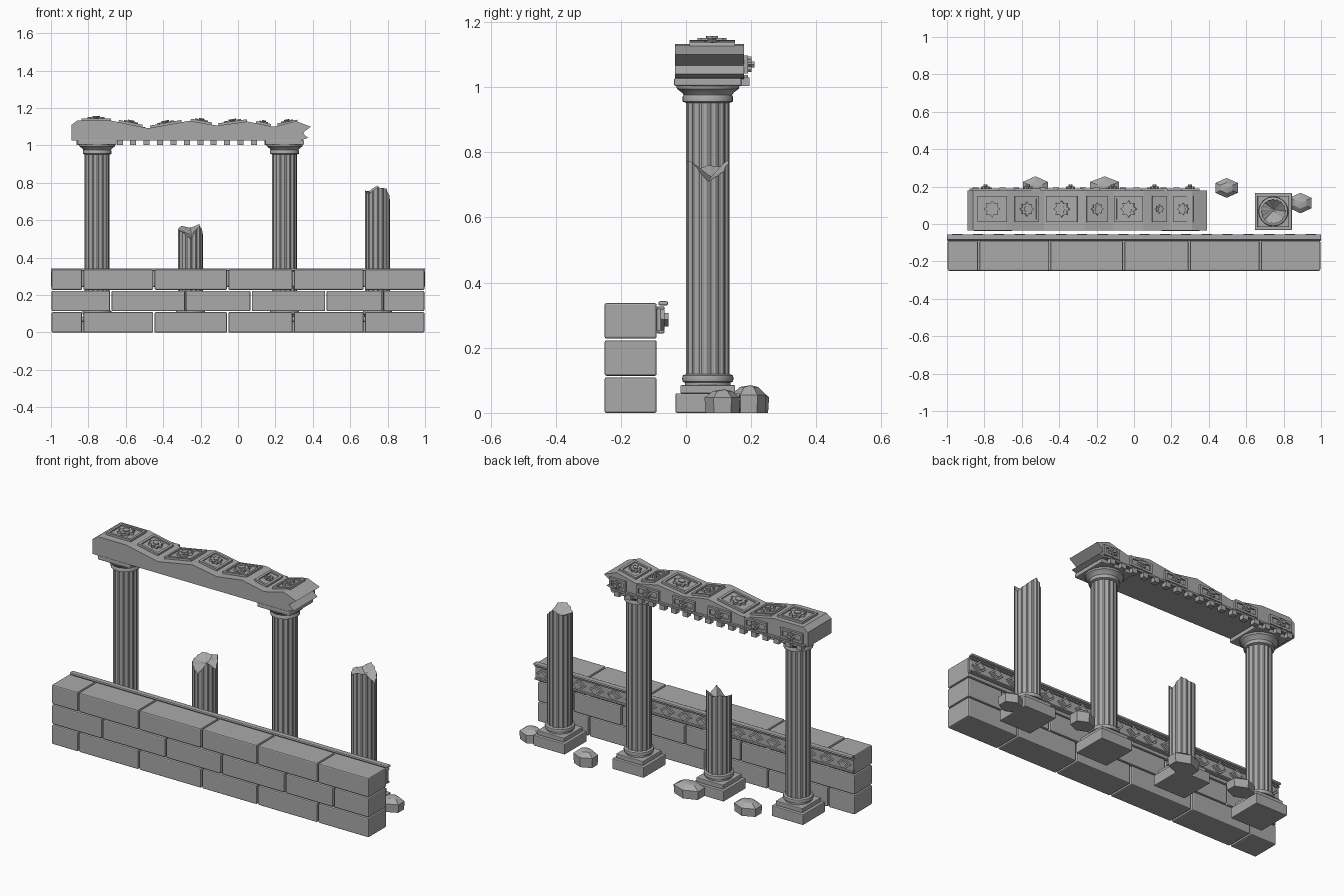
import bpy, bmesh, math
from mathutils import Matrix, Vector

cube = bpy.data.objects.get("Cube")
if cube:
    bpy.data.objects.remove(cube)

stone = bpy.data.materials.new("grey stone")
stone.use_nodes = True
stone.diffuse_color = (0.4, 0.4, 0.4, 1)
stone.node_tree.nodes["Principled BSDF"].inputs["Base Color"].default_value = (0.4, 0.4, 0.4, 1)

ROW_Y = 0.067      # centre line of the colonnade
RADIUS = 0.067


def finish(name, bm, bevel=0, matrix=None):
    if matrix:
        bm.transform(matrix)
    bmesh.ops.recalc_face_normals(bm, faces=bm.faces)
    mesh = bpy.data.meshes.new(name)
    bm.to_mesh(mesh)
    bm.free()
    mesh.materials.append(stone)
    ob = bpy.data.objects.new(name, mesh)
    bpy.context.collection.objects.link(ob)
    if bevel:
        mod = ob.modifiers.new("worn_edges", "BEVEL")
        mod.width = bevel
        mod.segments = 2
    return ob


def add_box(bm, x0, x1, y0, y1, z0, z1):
    size = Matrix.Diagonal((x1 - x0, y1 - y0, z1 - z0, 1))
    middle = Matrix.Translation(((x0 + x1) / 2, (y0 + y1) / 2, (z0 + z1) / 2))
    bmesh.ops.create_cube(bm, size=1, matrix=middle @ size)


def box(name, *limits, bevel=0):
    bm = bmesh.new()
    add_box(bm, *limits)
    return finish(name, bm, bevel)


def add_prism(bm, outline, depth):
    # extrude an xy outline along z
    low = [bm.verts.new((x, y, 0)) for x, y in outline]
    high = [bm.verts.new((x, y, depth)) for x, y in outline]
    bm.faces.new(low)
    bm.faces.new(high)
    for i in range(len(low)):
        j = (i + 1) % len(low)
        bm.faces.new((low[i], low[j], high[j], high[i]))


def star(radius, inner, points):
    return [((radius if i % 2 == 0 else inner) * math.cos(math.pi * i / points),
             (radius if i % 2 == 0 else inner) * math.sin(math.pi * i / points))
            for i in range(points * 2)]


def lathe(name, profile, x, sides=32):
    bm = bmesh.new()
    rings = [[bm.verts.new((r * math.cos(math.tau * i / sides), r * math.sin(math.tau * i / sides), z))
              for i in range(sides)] for r, z in profile]
    for a, b in zip(rings, rings[1:]):
        for i in range(sides):
            j = (i + 1) % sides
            bm.faces.new((a[i], a[j], b[j], b[i]))
    bm.faces.new(rings[0])
    bm.faces.new(rings[-1])
    ob = finish(name, bm, 0, Matrix.Translation((x, ROW_Y, 0)))
    for p in ob.data.polygons:
        p.use_smooth = len(p.vertices) == 4
    ob.data.set_sharp_from_angle(angle=math.radians(35))
    return ob


def shaft(name, x, heights, core):
    # fluted drum whose upper rim follows the given heights around the circle
    bm = bmesh.new()
    count, low, high = 64, [], []
    for i in range(count):
        a = math.tau * i / count
        r = RADIUS * (1, 1, 0.94, 0.94)[i % 4]
        t = i / count * len(heights)
        k = int(t)
        z = heights[k] + (heights[(k + 1) % len(heights)] - heights[k]) * (t - k)
        low.append(bm.verts.new((r * math.cos(a), r * math.sin(a), 0.11)))
        high.append(bm.verts.new((r * math.cos(a), r * math.sin(a), z)))
    hub = bm.verts.new((0.005, 0.01, core))
    bm.faces.new(low)
    for i in range(count):
        j = (i + 1) % count
        bm.faces.new((low[i], low[j], high[j], high[i]))
        bm.faces.new((high[i], high[j], hub))
    finish(name, bm, 0, Matrix.Translation((x, ROW_Y, 0)))


# Block wall in three staggered courses
even = [-1, -0.83, -0.45, -0.055, 0.295, 0.675, 1]
odd = [-1, -0.68, -0.28, 0.07, 0.47, 0.775, 1]
for row, joints in enumerate((even, odd, even)):
    z = row * 0.114
    for a, b in zip(joints, joints[1:]):
        box("wall_block", max(a + 0.004, -1), min(b - 0.004, 1), -0.25, -0.09, z, z + 0.109, bevel=0.006)

# Carved band along the back of the wall
box("band_panel", -1, 1, -0.09, -0.076, 0.25, 0.322, bevel=0.004)
box("band_lower_rail", -1, 1, -0.09, -0.066, 0.244, 0.254, bevel=0.004)
box("band_upper_rail", -1, 1, -0.09, -0.066, 0.317, 0.327, bevel=0.004)
box("band_top_bead", -1, 1, -0.085, -0.055, 0.33, 0.343, bevel=0.005)
bm = bmesh.new()
for i in range(18):
    for scale, lift in ((1, 0), (0.65, 0.012)):
        part = bmesh.new()
        add_prism(part, [(0.042 * scale, 0), (0, 0.033 * scale), (-0.042 * scale, 0), (0, -0.033 * scale)], 0.014)
        part.transform(Matrix.Translation((-0.945 + i * 0.1112, -0.08 + lift, 0.286)) @ Matrix.Rotation(-math.pi / 2, 4, "X"))
        temp = bpy.data.meshes.new("diamond")
        part.to_mesh(temp)
        part.free()
        bm.from_mesh(temp)
        bpy.data.meshes.remove(temp)
finish("band_diamonds", bm)

# Columns: two whole, two broken
whole = [0.965] * 8
columns = [(-0.753, whole, 0.965), (0.249, whole, 0.965),
           (-0.254, [0.52, 0.58, 0.56, 0.57, 0.55, 0.54, 0.5, 0.57], 0.525),
           (0.745, [0.71, 0.74, 0.785, 0.755, 0.76, 0.74, 0.775, 0.77], 0.725)]
for x, heights, core in columns:
    box("plinth", x - 0.099, x + 0.099, ROW_Y - 0.099, ROW_Y + 0.099, 0, 0.06, bevel=0.004)
    box("plinth_step", x - 0.084, x + 0.084, ROW_Y - 0.084, ROW_Y + 0.084, 0.06, 0.085, bevel=0.003)
    lathe("base_ring", [(0.07, 0.085), (0.07, 0.093), (0.077, 0.096), (0.079, 0.105), (0.077, 0.115), (0.068, 0.119)], x)
    shaft("fluted_shaft", x, heights, core)
    if heights is whole:
        lathe("capital", [(0.068, 0.952), (0.077, 0.956), (0.077, 0.971), (0.074, 0.976), (0.08, 0.984),
                          (0.095, 0.995), (0.097, 1.005)], x)
        box("abacus", x - 0.104, x + 0.104, ROW_Y - 0.104, ROW_Y + 0.104, 1.004, 1.028, bevel=0.005)

# Weathered beam with a broken right end
wave = [(-0.89, 1.11), (-0.86, 1.133), (-0.68, 1.133), (-0.48, 1.092), (-0.26, 1.132), (-0.11, 1.106),
        (0.05, 1.128), (0.19, 1.1), (0.31, 1.13), (0.39, 1.1)]
end = [(0.345, 1.067), (0.375, 1.04), (0.33, 1.026), (-0.89, 1.026)]
bm = bmesh.new()
add_prism(bm, wave + end, 0.212)
finish("beam", bm, 0, Matrix.Translation((0, 0.178, 0)) @ Matrix.Rotation(math.pi / 2, 4, "X"))


def beam_top(x):
    for (xa, za), (xb, zb) in zip(wave, wave[1:]):
        if xa <= x <= xb:
            return za + (zb - za) * (x - xa) / (xb - xa)


def rosette_panel(name, half_x, half_y, radius, matrix, thick, rise):
    # square frame around a raised star
    bm = bmesh.new()
    rim = 0.013
    add_box(bm, -half_x, half_x, -half_y, -half_y + rim, 0, thick)
    add_box(bm, -half_x, half_x, half_y - rim, half_y, 0, thick)
    add_box(bm, -half_x, -half_x + rim, -half_y + rim, half_y - rim, 0, thick)
    add_box(bm, half_x - rim, half_x, -half_y + rim, half_y - rim, 0, thick)
    add_box(bm, -half_x + rim, half_x - rim, -half_y + rim, half_y - rim, 0, thick * 0.4)
    add_prism(bm, star(radius, radius * 0.68, 8), rise * 0.75)
    add_prism(bm, star(radius * 0.45, radius * 0.4, 6), rise)
    finish(name, bm, 0, matrix)


# Panels on top, tilted with the beam
for a, b in [(-0.837, -0.68), (-0.64, -0.51), (-0.47, -0.3), (-0.255, -0.14),
             (-0.105, 0.05), (0.095, 0.175), (0.21, 0.32)]:
    za, zb = beam_top(a), beam_top(b)
    tilt = Matrix.Rotation(-math.atan2(zb - za, b - a), 4, "Y")
    place = Matrix.Translation(((a + b) / 2, 0.08, (za + zb) / 2)) @ tilt
    rosette_panel("top_panel", (b - a) / 2, 0.07, min(0.045, (b - a) * 0.3), place, 0.012, 0.024)

# Panels and teeth on the back of the beam
for x in (-0.794, -0.568, -0.34, -0.115, 0.11, 0.3):
    place = Matrix.Translation((x, 0.177, 1.07)) @ Matrix.Rotation(-math.pi / 2, 4, "X")
    rosette_panel("back_panel", 0.07 if x < 0.2 else 0.05, 0.028, 0.024, place, 0.014, 0.033)
box("tooth_rail", -0.88, 0.34, 0.17, 0.19, 1.028, 1.038)
bm = bmesh.new()
for i in range(17):
    x = -0.847 + i * 0.0717
    add_box(bm, x - 0.016, x + 0.016, 0.165, 0.195, 1.003, 1.03)
finish("teeth", bm)

# Fallen stones
for x, y, hx, hy, h in [(-0.527, 0.195, 0.068, 0.06, 0.07), (-0.157, 0.195, 0.078, 0.06, 0.075),
                        (0.495, 0.193, 0.06, 0.053, 0.085), (0.89, 0.112, 0.06, 0.055, 0.072)]:
    bm = bmesh.new()
    for scale, z in ((0.95, 0), (1, h * 0.65), (0.55, h * 0.93)):
        for i in range(6):
            a = math.tau * (i + 0.5) / 6
            bm.verts.new((hx * scale * math.cos(a) * 1.15, hy * scale * math.sin(a), z))
    bm.verts.new((hx * 0.25, hy * 0.1, h))
    bmesh.ops.convex_hull(bm, input=bm.verts)
    finish("fallen_stone", bm, 0, Matrix.Translation((x, y, 0)))
